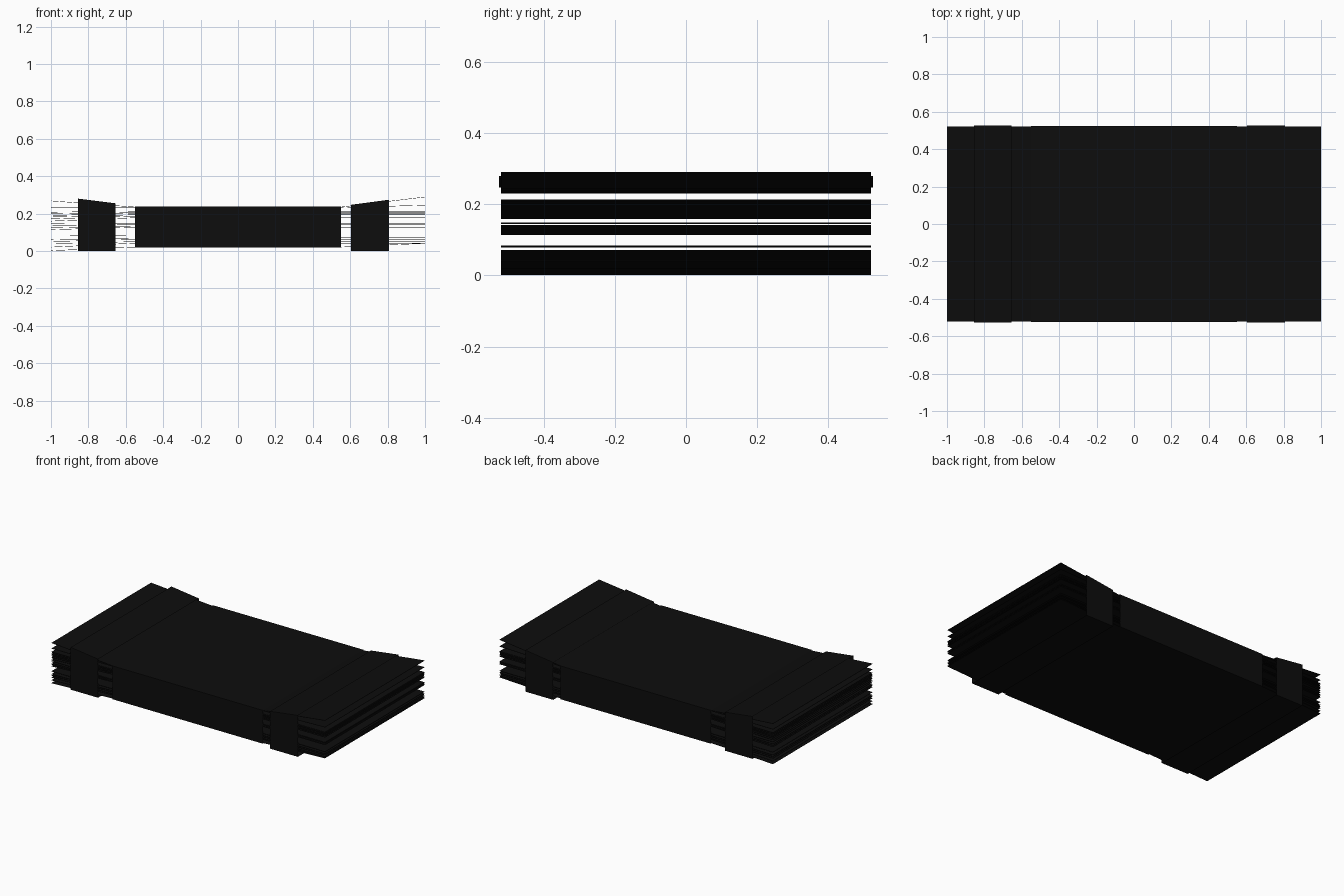
import bpy

if "Cube" in bpy.data.objects:
    bpy.data.objects.remove(bpy.data.objects["Cube"])

black = bpy.data.materials.new("black")
black.diffuse_color = (0.004, 0.004, 0.004, 1)
black.use_nodes = True
black.node_tree.nodes["Principled BSDF"].inputs["Base Color"].default_value = black.diffuse_color


def make_object(name, verts, faces):
    mesh = bpy.data.meshes.new(name)
    mesh.from_pydata(verts, [], faces)
    mesh.materials.append(black)
    mesh.update()
    obj = bpy.data.objects.new(name, mesh)
    bpy.context.collection.objects.link(obj)
    return obj


def sheet(name, profile, half_width=0.52, thick=0.002):
    """Thin sheet following an (x, z) profile."""
    n = len(profile)
    verts = [(x, y, z) for y in (-half_width, half_width) for x, z in profile]
    faces = [(i, i + 1, n + i + 1, n + i) for i in range(n - 1)]
    obj = make_object(name, verts, faces)
    mod = obj.modifiers.new("thickness", "SOLIDIFY")
    mod.thickness = thick
    mod.offset = 0


def band(name, x0, x1, bottom, top0, top1, half_width):
    """Open-ended paper strap wrapped round the stack."""
    verts = []
    for x, top in ((x0, top0), (x1, top1)):
        verts += [(x, -half_width, bottom), (x, half_width, bottom),
                  (x, half_width, top), (x, -half_width, top)]
    faces = [(i, i + 4, (i + 1) % 4 + 4, (i + 1) % 4) for i in range(4)]
    make_object(name, verts, faces)


# Inner sheets: height at the left end, height from the middle to the right end
levels = [(0.021, 0.042), (0.040, 0.050), (0.051, 0.061), (0.061, 0.070),
          (0.080, 0.083), (0.114, 0.128), (0.124, 0.134), (0.134, 0.141),
          (0.148, 0.145), (0.160, 0.178), (0.172, 0.187), (0.182, 0.194),
          (0.190, 0.202), (0.199, 0.208), (0.208, 0.212)]
for i, (left, right) in enumerate(levels):
    sheet(f"inner_sheet_{i + 1}", [(-1, left), (-0.55, right), (1, right)])

# Outer sheets with lifted ends
sheet("bottom_sheet", [(-1, 0.002), (-0.55, 0.021), (0.55, 0.021), (1, 0.041)])
sheet("upper_sheet", [(-1, 0.231), (-0.55, 0.232), (0.55, 0.232), (1, 0.245)])
sheet("top_sheet", [(-1, 0.268), (-0.55, 0.235), (0.55, 0.235), (1, 0.289)])

# Straps
band("middle_band", -0.55, 0.55, 0.018, 0.238, 0.238, 0.525)
band("left_band", -0.855, -0.655, 0, 0.28, 0.255, 0.526)
band("right_band", 0.603, 0.806, 0, 0.247, 0.274, 0.526)
